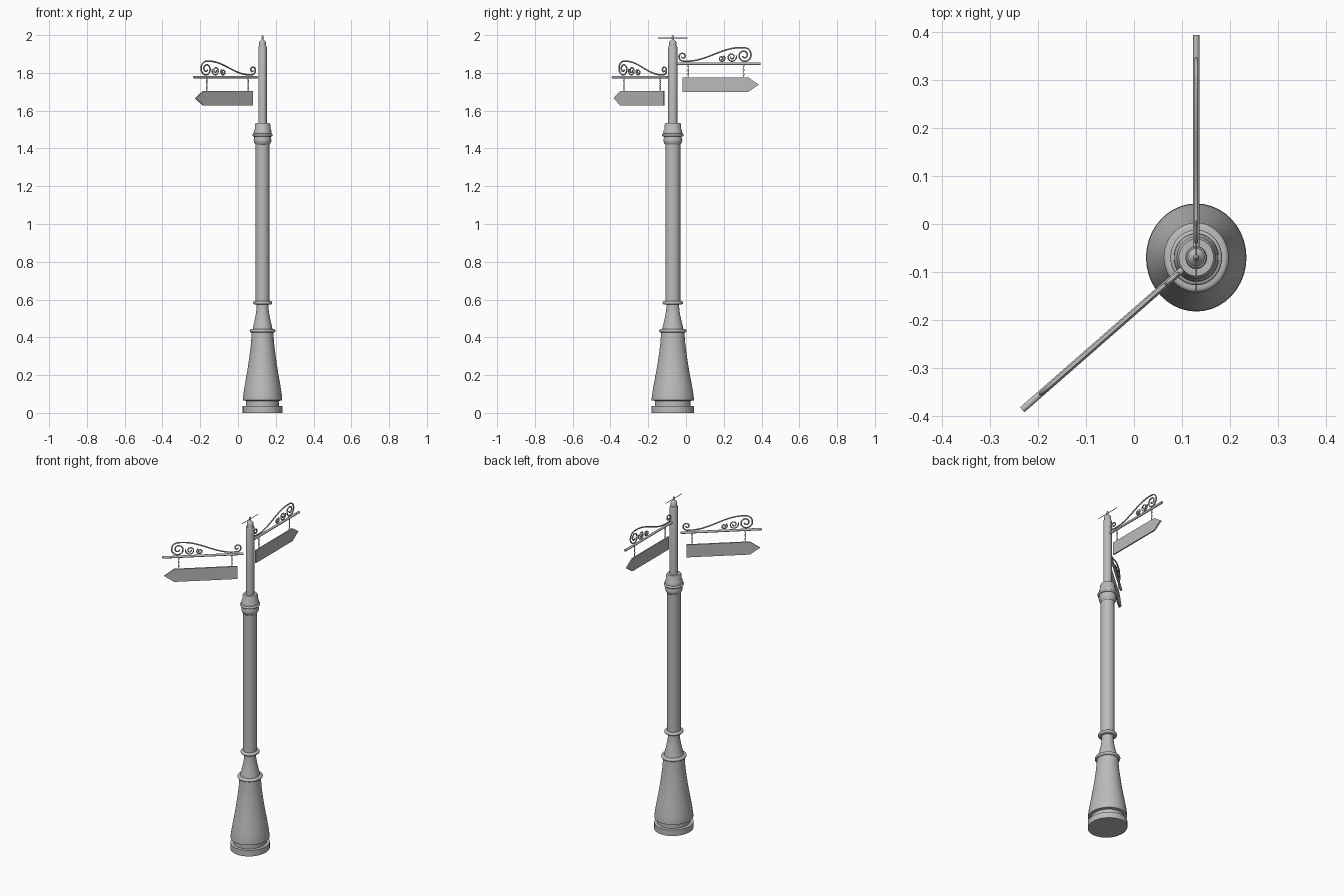
import bpy, bmesh, math
from mathutils import Matrix, Vector

cube = bpy.data.objects.get("Cube")
if cube:
    bpy.data.objects.remove(cube, do_unlink=True)

grey = bpy.data.materials.new("painted grey metal")
grey.use_nodes = True
grey.diffuse_color = (0.5, 0.5, 0.5, 1)
grey.node_tree.nodes["Principled BSDF"].inputs["Base Color"].default_value = (0.5, 0.5, 0.5, 1)

POST = Matrix.Translation((0.13, -0.07, 0))


def add_mesh(name, bm, matrix, smooth=True):
    bmesh.ops.recalc_face_normals(bm, faces=bm.faces[:])
    mesh = bpy.data.meshes.new(name)
    bm.to_mesh(mesh)
    bm.free()
    mesh.materials.append(grey)
    obj = bpy.data.objects.new(name, mesh)
    bpy.context.collection.objects.link(obj)
    obj.matrix_world = matrix
    if smooth:
        bpy.ops.object.select_all(action='DESELECT')
        obj.select_set(True)
        bpy.context.view_layer.objects.active = obj
        bpy.ops.object.shade_smooth_by_angle(angle=math.radians(35))
    return obj


def lathe(name, profile, sides=40):
    """Turn a (radius, height) profile into a slightly oval closed solid."""
    bm = bmesh.new()
    rings = []
    for r, z in profile:
        rings.append([bm.verts.new((r * math.cos(a), r * 1.075 * math.sin(a), z))
                      for a in (math.tau * i / sides for i in range(sides))])
    for low, high in zip(rings, rings[1:]):
        for i in range(sides):
            j = (i + 1) % sides
            bm.faces.new((low[i], low[j], high[j], high[i]))
    bm.faces.new(rings[0][::-1])
    bm.faces.new(rings[-1])
    return add_mesh(name, bm, POST)


def ring(r, z, bulge):
    """Half-round moulding profile."""
    return [(r + bulge * math.cos(a), z + bulge * math.sin(a))
            for a in (math.pi * (i / 8 - 0.5) for i in range(9))]


def bar(name, start, end, radius, matrix, sides=16):
    start, end = Vector(start), Vector(end)
    turn = (end - start).to_track_quat('Z', 'Y').to_matrix().to_4x4()
    bm = bmesh.new()
    bmesh.ops.create_cone(bm, cap_ends=True, segments=sides, radius1=radius, radius2=radius,
                          depth=(end - start).length,
                          matrix=Matrix.Translation((start + end) / 2) @ turn)
    return add_mesh(name, bm, matrix)


def spiral(cx, cz, radius, start, turns, steps=36):
    """Inward clockwise spiral in the arm plane."""
    pts = []
    for i in range(steps + 1):
        t = i / steps
        r = radius * (1 - 0.8 * t)
        a = start - math.tau * turns * t
        pts.append((cx + r * math.cos(a), 0, cz + r * math.sin(a)))
    return pts


def wire(name, pts, thickness, matrix):
    curve = bpy.data.curves.new(name, 'CURVE')
    curve.dimensions = '3D'
    curve.bevel_depth = thickness
    curve.bevel_resolution = 2
    curve.use_fill_caps = True
    line = curve.splines.new('POLY')
    line.points.add(len(pts) - 1)
    for p, co in zip(line.points, pts):
        p.co = (*co, 1)
    line.use_smooth = True
    curve.materials.append(grey)
    obj = bpy.data.objects.new(name, curve)
    bpy.context.collection.objects.link(obj)
    obj.matrix_world = matrix


# Post, from the ground up
lathe("base_plinth", [(0.105, 0), (0.105, 0.036), (0.088, 0.037), (0.088, 0.066)])
lathe("flared_base", [(0.09, 0.064), (0.104, 0.067), (0.104, 0.078), (0.1, 0.11), (0.092, 0.16),
                      (0.083, 0.21), (0.075, 0.26), (0.067, 0.32), (0.061, 0.37), (0.057, 0.43)])
lathe("lower_ring", ring(0.059, 0.435, 0.009))
lathe("base_neck", [(0.054, 0.435), (0.049, 0.46), (0.042, 0.49), (0.036, 0.52),
                    (0.032, 0.55), (0.031, 0.585)])
lathe("middle_ring", ring(0.042, 0.583, 0.009))
lathe("main_shaft", [(0.037, 0.583), (0.037, 1.45)])
lathe("collar", [(0.037, 1.42), (0.042, 1.427), (0.046, 1.437), (0.047, 1.445), (0.044, 1.455),
                 (0.044, 1.465)] + ring(0.047, 1.471, 0.007)
      + [(0.047, 1.482), (0.046, 1.495), (0.041, 1.503), (0.041, 1.525), (0.036, 1.535)])
lathe("upper_pole", [(0.0225, 1.52), (0.0225, 1.935), (0.02, 1.942)], 32)
lathe("pole_cap", [(0.018, 1.938), (0.018, 1.962), (0.015, 1.968), (0.007, 1.974),
                   (0.004, 1.98), (0.006, 1.986), (0.005, 1.992), (0.001, 2.0)], 24)
bar("top_crossbar", (0, -0.077, 1.985), (0, 0.077, 1.985), 0.0018, POST, 8)


def sign_arm(side, matrix):
    """Bracket rod, scrollwork, chains and arrow board; x runs outwards."""
    bar(side + "_arm_rod", (0.02, 0, 1.849), (0.465, 0, 1.849), 0.0068, matrix)

    # Sweeping scroll with a curl at each end
    inner = spiral(0.053, 1.887, 0.024, -math.pi / 2, 1.2)
    outer = spiral(0.378, 1.893, 0.041, math.pi / 2, 1.7, 56)
    sweep = []
    for i in range(25):
        t = i / 24
        sweep.append((0.075 + 0.285 * t, 0, 1.862 + 0.036 * (1 - math.cos(math.pi * t))))
    wire(side + "_main_scroll", inner[::-1] + sweep + outer, 0.004, matrix)
    wire(side + "_large_curl", spiral(0.312, 1.884, 0.026, math.pi * 0.1, 1.6), 0.0035, matrix)
    wire(side + "_small_curl", spiral(0.259, 1.876, 0.018, math.pi * 0.3, 1.5), 0.0035, matrix)

    # Hanging chains with alternating links
    for n, x in enumerate((0.082, 0.375)):
        for k in range(6):
            spin = Matrix.Rotation(math.pi / 2 * (k % 2), 4, 'Z')
            loop = [spin @ Vector((0.0035 * math.cos(a), 0, 0.0068 * math.sin(a)))
                    + Vector((x, 0, 1.838 - 0.0115 * k))
                    for a in (math.tau * i / 12 for i in range(13))]
            wire(f"{side}_chain_{n}_link_{k}", loop, 0.0013, matrix)

    # Arrow board
    bm = bmesh.new()
    outline = [(0.052, 1.7), (0.4, 1.7), (0.455, 1.738), (0.4, 1.776), (0.052, 1.776)]
    face = bm.faces.new([bm.verts.new((x, -0.004, z)) for x, z in outline])
    grown = bmesh.ops.extrude_face_region(bm, geom=[face])
    bmesh.ops.translate(bm, vec=(0, 0.008, 0),
                        verts=[v for v in grown["geom"] if isinstance(v, bmesh.types.BMVert)])
    add_mesh(side + "_arrow_board", bm, matrix, smooth=False)


sign_arm("back", POST @ Matrix.Rotation(math.pi / 2, 4, 'Z'))
sign_arm("front", POST @ Matrix.Rotation(math.atan2(-0.315, -0.36), 4, 'Z')
         @ Matrix.Translation((0.018, 0, -0.072)))
